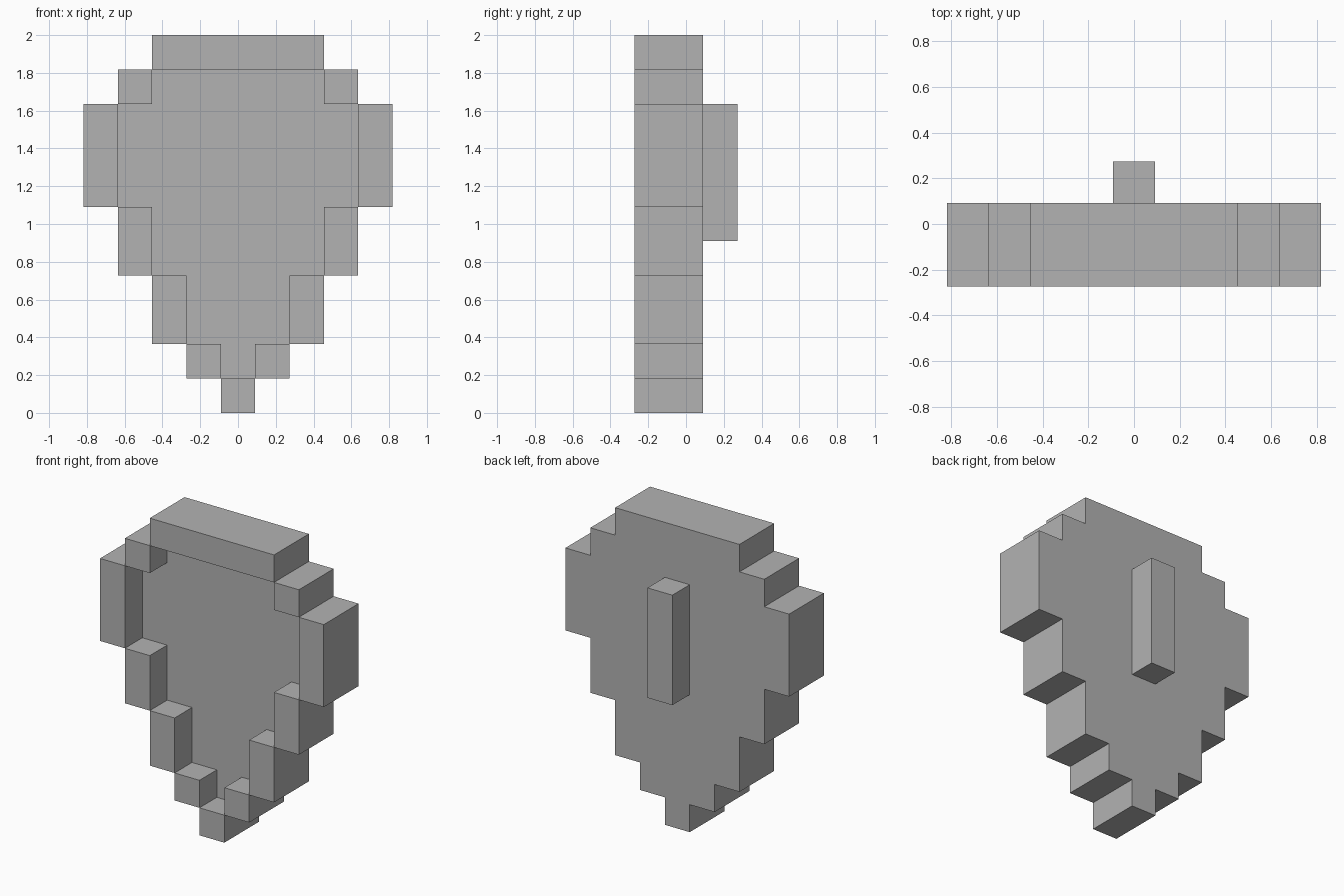
import bpy
import bmesh

cube = bpy.data.objects.get("Cube")
if cube:
    bpy.data.objects.remove(cube, do_unlink=True)

U = 2 / 11  # one block
FRONT, FLOOR, BACK, HANDLE_BACK = -1.5, -0.5, 0.5, 1.5

# Bands from bottom to top: (bottom, top, outer half width, inner half width)
BANDS = [(0, 1, 0.5, 0), (1, 2, 1.5, 0.5), (2, 4, 2.5, 1.5), (4, 6, 3.5, 2.5),
         (6, 9, 4.5, 3.5), (9, 10, 3.5, 2.5), (10, 11, 2.5, 0)]

grey = bpy.data.materials.new("grey")
grey.use_nodes = True
grey.diffuse_color = (0.45, 0.45, 0.45, 1)
grey.node_tree.nodes["Principled BSDF"].inputs["Base Color"].default_value = grey.diffuse_color


def outline(steps):
    """Closed stepped outline from (bottom, top, half width) steps."""
    right = [(w, z) for low, high, w in steps for z in (low, high)]
    return right + [(-x, z) for x, z in reversed(right)]


def face(bm, points):
    bm.faces.new([bm.verts.new([c * U for c in p]) for p in points])


def cap(bm, points, y):
    face(bm, [(x, y, z) for x, z in points])


def walls(bm, points, y0, y1):
    for (x0, z0), (x1, z1) in zip(points, points[1:] + points[:1]):
        face(bm, [(x0, y0, z0), (x1, y0, z1), (x1, y1, z1), (x0, y1, z0)])


def finish(name, bm):
    mesh = bpy.data.meshes.new(name)
    bm.to_mesh(mesh)
    bm.free()
    mesh.materials.append(grey)
    obj = bpy.data.objects.new(name, mesh)
    bpy.context.collection.objects.link(obj)


# Shield: stepped outer wall, flat back, recessed floor and raised rim
outer = outline([(low, high, w) for low, high, w, _ in BANDS])
inner = outline([(low, high, w) for low, high, _, w in BANDS if w])
bm = bmesh.new()
walls(bm, outer, FRONT, BACK)
cap(bm, outer[::-1], BACK)
walls(bm, inner[::-1], FRONT, FLOOR)
cap(bm, inner, FLOOR)
for low, high, w, hole in BANDS:
    spans = [(-w, -hole), (hole, w)] if hole else [(-w, w)]
    for a, b in spans:
        cap(bm, [(a, low), (b, low), (b, high), (a, high)], FRONT)
finish("shield", bm)

# Handle: upright bar on the back
bar = outline([(5, 9, 0.5)])
bm = bmesh.new()
walls(bm, bar, BACK, HANDLE_BACK)
cap(bm, bar, BACK)
cap(bm, bar[::-1], HANDLE_BACK)
bmesh.ops.remove_doubles(bm, verts=bm.verts, dist=0.001)
bmesh.ops.recalc_face_normals(bm, faces=bm.faces)
finish("handle", bm)
